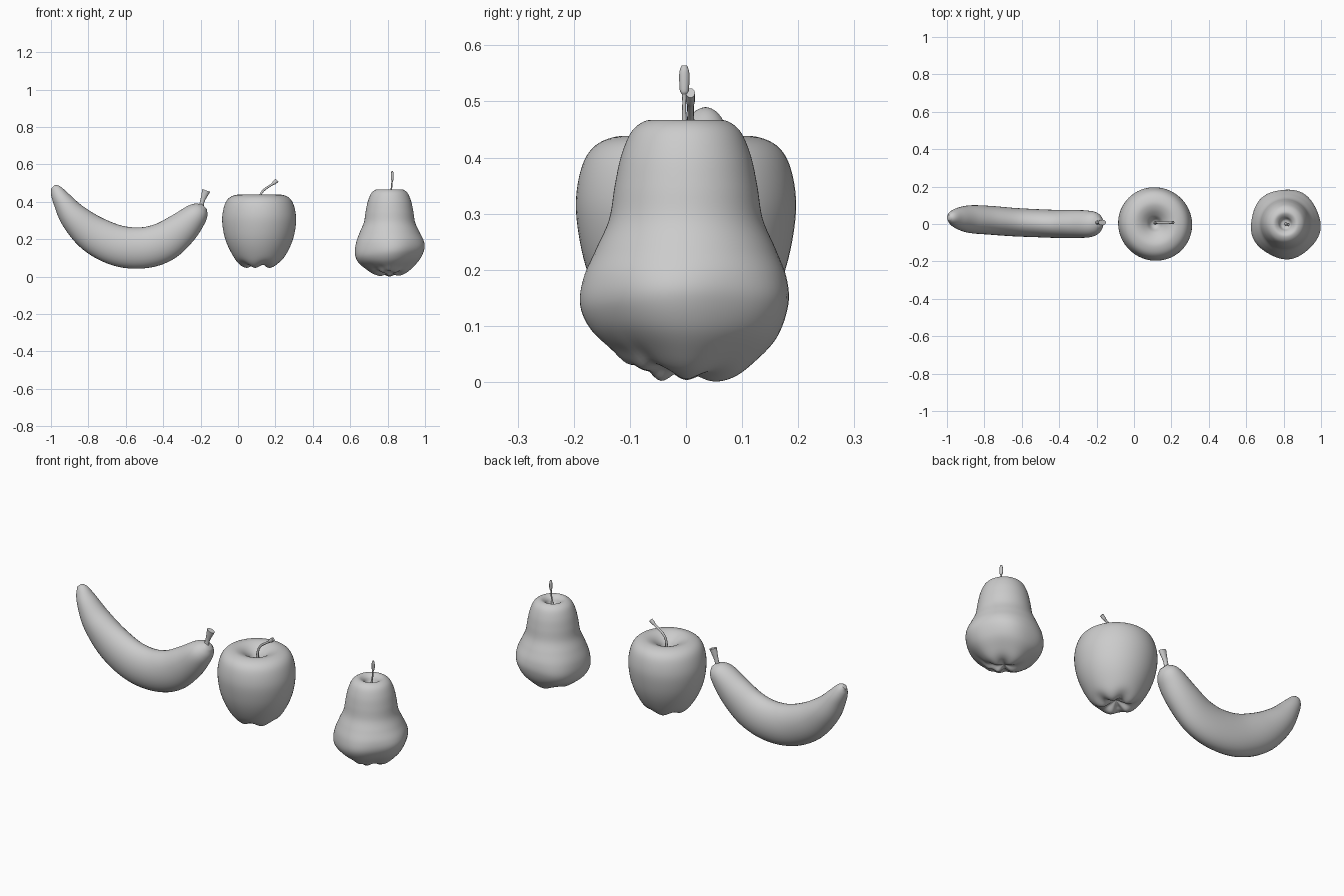
import bpy
from math import sin, cos, pi, exp
from mathutils import Vector

if "Cube" in bpy.data.objects:
    bpy.data.objects.remove(bpy.data.objects["Cube"])


def smooth_path(points, steps):
    """Catmull-Rom interpolation of equal-length tuples."""
    pts = [Vector(p) for p in points]
    ext = [2 * pts[0] - pts[1]] + pts + [2 * pts[-1] - pts[-2]]
    out = []
    for i in range(len(pts) - 1):
        a, b, c, d = ext[i:i + 4]
        for s in range(steps):
            t = s / steps
            out.append(0.5 * (2 * b + (c - a) * t + (2 * a - 5 * b + 4 * c - d) * t * t
                              + (3 * b - a - 3 * c + d) * t ** 3))
    return out + [pts[-1]]


def skin(name, rings, start, end):
    """Join rings of points into a closed smooth skin with a pole at each end."""
    n = len(rings[0])
    verts = [v for ring in rings for v in ring] + [start, end]
    faces = [(k * n + i, k * n + (i + 1) % n, (k + 1) * n + (i + 1) % n, (k + 1) * n + i)
             for k in range(len(rings) - 1) for i in range(n)]
    s, last = len(rings) * n, (len(rings) - 1) * n
    faces += [(s, (i + 1) % n, i) for i in range(n)]
    faces += [(s + 1, last + i, last + (i + 1) % n) for i in range(n)]
    mesh = bpy.data.meshes.new(name)
    mesh.from_pydata([tuple(v) for v in verts], [], faces)
    obj = bpy.data.objects.new(name, mesh)
    bpy.context.collection.objects.link(obj)
    bpy.ops.object.select_all(action='DESELECT')
    obj.select_set(True)
    bpy.context.view_layer.objects.active = obj
    bpy.ops.object.mode_set(mode='EDIT')
    bpy.ops.mesh.select_all(action='SELECT')
    bpy.ops.mesh.normals_make_consistent(inside=False)
    bpy.ops.object.mode_set(mode='OBJECT')
    bpy.ops.object.shade_smooth_by_angle(angle=0.9)
    return obj


def lathe(name, centre_x, profile, deform, n=64):
    path = smooth_path([(r, 0, z) for r, z in profile], 6)
    rings = []
    for p in path[1:-1]:
        ring = []
        for i in range(n):
            a = 2 * pi * i / n
            x, y, z = deform(max(p.x, 0.001), a, p.z)
            ring.append((centre_x + x, y, z))
        rings.append(ring)
    ends = []
    for p in (path[0], path[-1]):
        x, y, z = deform(0, 0, p.z)
        ends.append((centre_x + x, y, z))
    return skin(name, rings, *ends)


def sweep(name, points, n=32, steps=6):
    """points: (x, y, z, in-plane radius, y radius); the path bends in the XZ plane."""
    rows = smooth_path(points, steps)
    rings = []
    for i, p in enumerate(rows):
        q, o = rows[min(i + 1, len(rows) - 1)], rows[max(i - 1, 0)]
        t = Vector((q[0] - o[0], 0, q[2] - o[2])).normalized()
        side = Vector((-t.z, 0, t.x))
        c = Vector(p[:3])
        rings.append([c + side * p[3] * cos(2 * pi * k / n)
                      + Vector((0, p[4] * sin(2 * pi * k / n), 0)) for k in range(n)])
    return skin(name, rings, rows[0][:3], rows[-1][:3])


# Banana
sweep("banana", [
    (-0.990, 0.035, 0.480, 0.014, 0.014), (-0.972, 0.034, 0.460, 0.033, 0.034),
    (-0.940, 0.030, 0.408, 0.051, 0.056), (-0.875, 0.026, 0.317, 0.077, 0.074),
    (-0.770, 0.020, 0.225, 0.100, 0.077), (-0.640, 0.010, 0.165, 0.109, 0.076),
    (-0.510, 0.004, 0.154, 0.110, 0.075), (-0.400, 0.000, 0.184, 0.106, 0.075),
    (-0.305, 0.000, 0.252, 0.091, 0.075), (-0.235, 0.000, 0.320, 0.070, 0.070),
    (-0.200, 0.003, 0.354, 0.050, 0.054), (-0.180, 0.005, 0.374, 0.020, 0.022)])
sweep("banana_stem", [
    (-0.198, 0.006, 0.370, 0.014, 0.012), (-0.190, 0.008, 0.405, 0.012, 0.010),
    (-0.170, 0.008, 0.461, 0.022, 0.015)], n=16)


# Apple: lathed body with a dimple and a puckered underside
def apple_shape(r, a, z):
    low = exp(-((z - 0.05) / 0.035) ** 2)
    r *= 1 + 0.012 * sin(2 * a + 9 * z) * sin(6 * z)
    z += low * (0.008 * cos(5 * a) * min(1, r / 0.04) + 0.04 * (r - 0.06) * cos(a + 2))
    return r * cos(a), r * sin(a), z


lathe("apple", 0.113, [
    (0, 0.365), (0.022, 0.375), (0.045, 0.405), (0.080, 0.430), (0.118, 0.438),
    (0.160, 0.422), (0.185, 0.384), (0.197, 0.315), (0.188, 0.235), (0.166, 0.165),
    (0.130, 0.098), (0.098, 0.066), (0.065, 0.055), (0.035, 0.068), (0, 0.085)], apple_shape)
sweep("apple_stem", [
    (0.113, 0.005, 0.365, 0.008, 0.008), (0.117, 0.006, 0.425, 0.006, 0.006),
    (0.135, 0.008, 0.460, 0.006, 0.006), (0.180, 0.008, 0.492, 0.006, 0.006),
    (0.192, 0.008, 0.501, 0.010, 0.008), (0.209, 0.008, 0.515, 0.011, 0.008)], n=12)


# Pear: lathed body with a tilted, lumpy base and a calyx towards the front
def pear_shape(r, a, z):
    low = max(0, 1 - z / 0.13)
    belly = exp(-((z - 0.12) / 0.08) ** 2)
    r *= 1 + 0.022 * belly * cos(5 * a + 1)
    x, y = r * cos(a), r * sin(a)
    z += belly * 0.10 * x
    pucker = exp(-(x / 0.07) ** 2 - ((y + 0.07) / 0.05) ** 2)
    z += low * (-0.10 * y - 0.008 * cos(4 * a) * min(1, r / 0.05)
                + 0.012 * pucker * cos(75 * x) * cos(80 * y))
    return x, y, max(z, 0.001)


lathe("pear", 0.81, [
    (0, 0.425), (0.024, 0.430), (0.040, 0.455), (0.065, 0.467), (0.095, 0.449),
    (0.115, 0.405), (0.127, 0.350), (0.137, 0.290), (0.160, 0.237), (0.181, 0.185),
    (0.185, 0.135), (0.165, 0.088), (0.125, 0.050), (0.085, 0.022), (0.045, 0.012),
    (0, 0.020)], pear_shape)
sweep("pear_stem", [
    (0.812, 0, 0.425, 0.008, 0.008), (0.820, -0.003, 0.470, 0.004, 0.004),
    (0.824, -0.003, 0.512, 0.004, 0.004), (0.825, -0.003, 0.519, 0.007, 0.008),
    (0.825, -0.003, 0.550, 0.007, 0.009), (0.825, -0.003, 0.564, 0.004, 0.005)], n=12)
